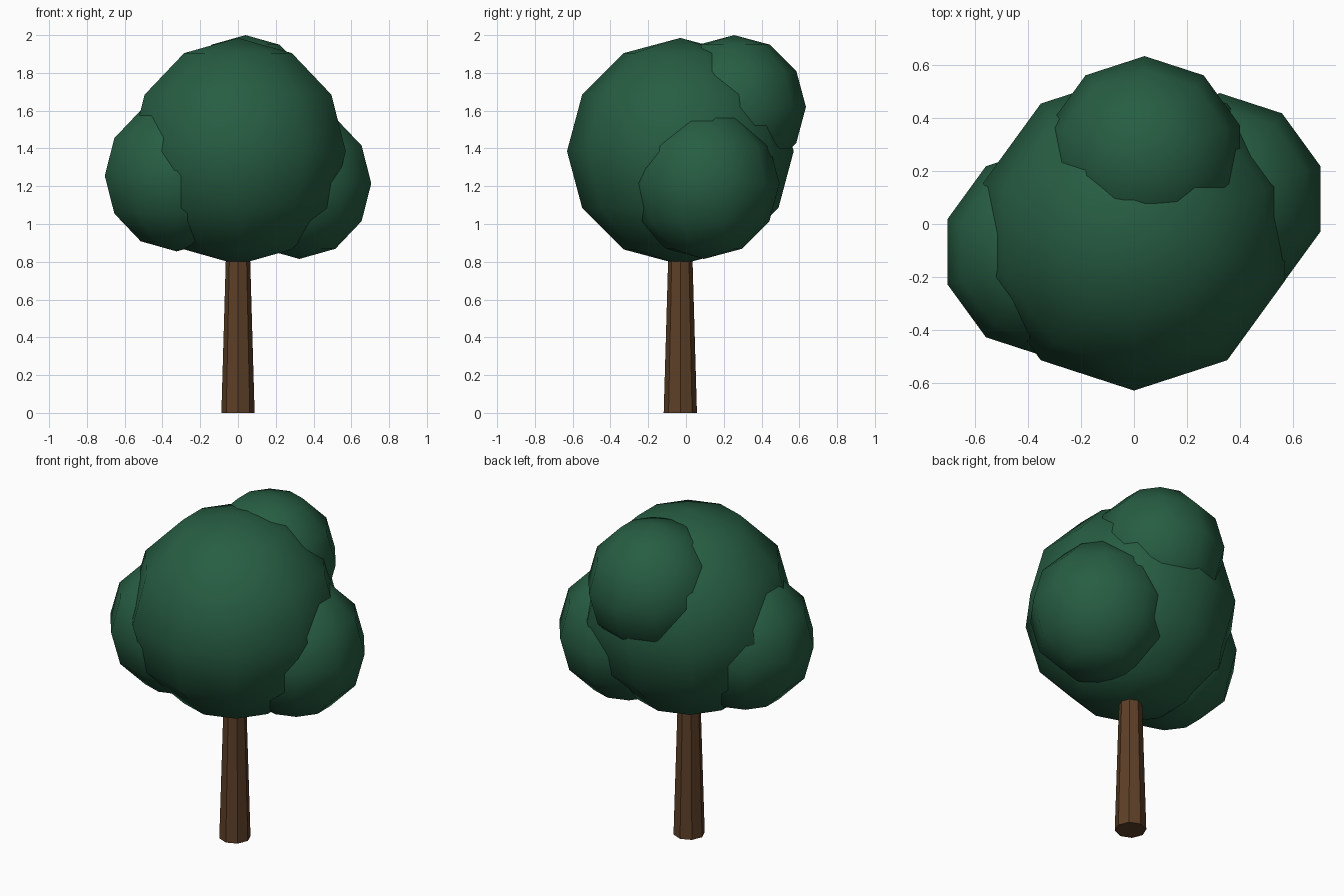
import bpy

if "Cube" in bpy.data.objects:
    bpy.data.objects.remove(bpy.data.objects["Cube"])

def material(name, color):
    m = bpy.data.materials.new(name)
    m.diffuse_color = color
    m.use_nodes = True
    m.node_tree.nodes["Principled BSDF"].inputs["Base Color"].default_value = m.diffuse_color
    return m

leaf = material("leaf_green", (0.02, 0.11, 0.055, 1))
bark = material("bark_brown", (0.11, 0.05, 0.02, 1))

# Tapered eight-sided trunk, reaching up into the crown
BASE_Y, TRUNK_H = -0.03, 0.9
bpy.ops.mesh.primitive_cone_add(vertices=8, radius1=0.088, radius2=0.062,
                                depth=TRUNK_H, location=(0, BASE_Y, TRUNK_H / 2))
trunk = bpy.context.object
trunk.name = "trunk"
trunk.data.materials.append(bark)

# Smooth-shaded low-poly foliage balls: name, centre, radius
foliage = [
    ("crown_main", (0, BASE_Y, 1.385), 0.6),
    ("crown_left", (-0.325, -0.105, 1.255), 0.4),
    ("crown_right", (0.325, 0.095, 1.215), 0.4),
    ("crown_back", (0.04, 0.255, 1.62), 0.38),
]
for name, centre, radius in foliage:
    bpy.ops.mesh.primitive_uv_sphere_add(segments=10, ring_count=6,
                                         radius=radius, location=centre)
    ball = bpy.context.object
    ball.name = name
    ball.data.materials.append(leaf)
    bpy.ops.object.shade_smooth()
